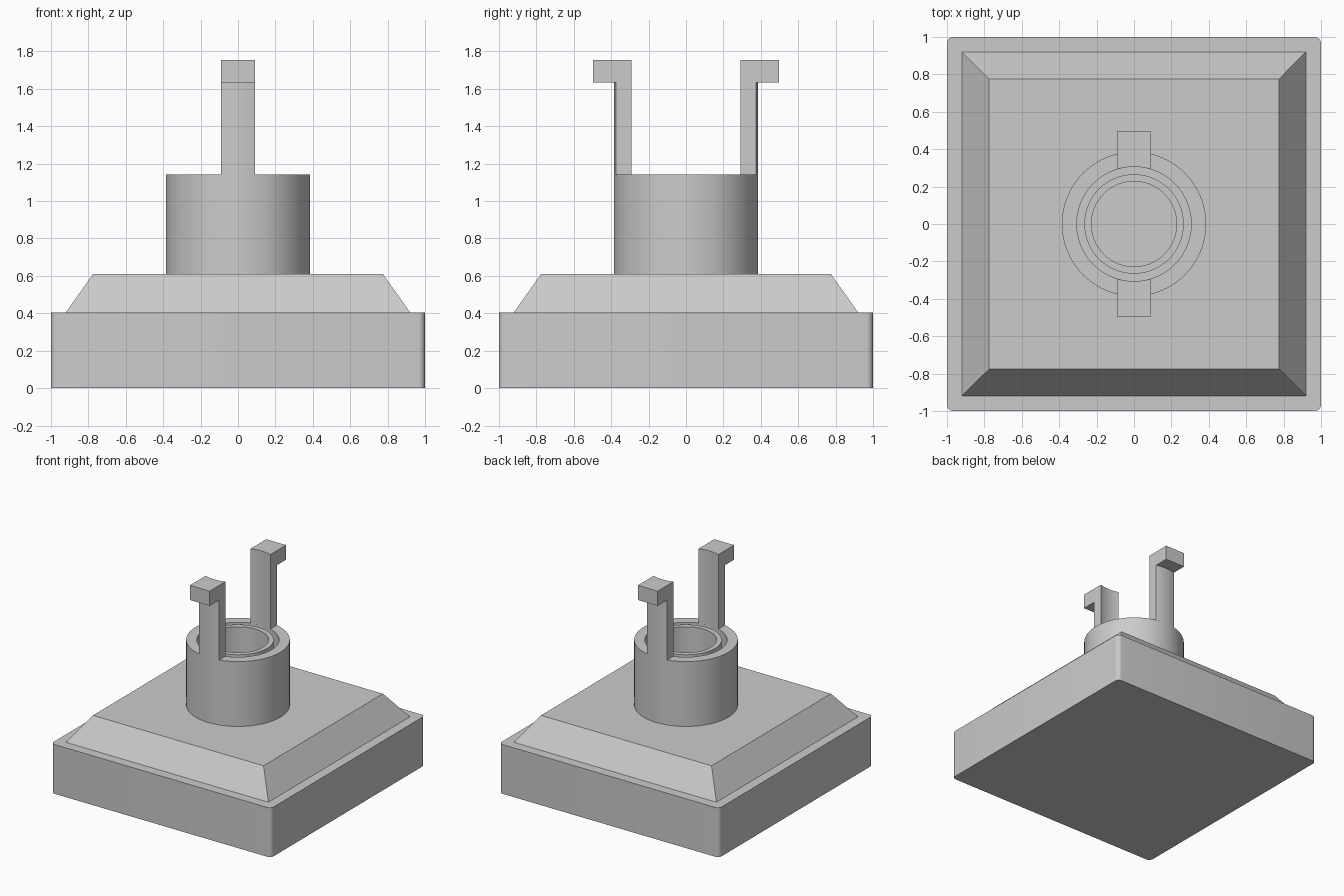
import bpy, bmesh, math

cube = bpy.data.objects.get("Cube")
if cube:
    bpy.data.objects.remove(cube, do_unlink=True)

grey = bpy.data.materials.new("plain grey")
grey.use_nodes = True
colour = (0.6, 0.6, 0.6, 1)
grey.diffuse_color = colour
grey.node_tree.nodes["Principled BSDF"].inputs["Base Color"].default_value = colour

BASE_TOP, DECK_TOP, RIM_TOP = 0.405, 0.61, 1.143
HOOK_BOTTOM, HOOK_TOP = 1.635, 1.755
R_OUT, R_IN = 0.386, 0.306
ARM_HALF = 0.09


def finish(name, bm):
    bmesh.ops.recalc_face_normals(bm, faces=bm.faces)
    mesh = bpy.data.meshes.new(name)
    bm.to_mesh(mesh)
    bm.free()
    mesh.materials.append(grey)
    ob = bpy.data.objects.new(name, mesh)
    bpy.context.collection.objects.link(ob)
    bpy.ops.object.select_all(action='DESELECT')
    ob.select_set(True)
    bpy.context.view_layer.objects.active = ob
    bpy.ops.object.shade_smooth_by_angle(angle=math.radians(30))
    return ob


def loft(name, bottom, top, z0, z1):
    """Solid between two outlines with the same number of points."""
    bm = bmesh.new()
    a = [bm.verts.new((x, y, z0)) for x, y in bottom]
    b = [bm.verts.new((x, y, z1)) for x, y in top]
    bm.faces.new(a)
    bm.faces.new(b)
    n = len(a)
    for i in range(n):
        j = (i + 1) % n
        bm.faces.new((a[i], a[j], b[j], b[i]))
    return finish(name, bm)


def square(h):
    return [(-h, -h), (h, -h), (h, h), (-h, h)]


def rounded_square(h, r, steps=6):
    pts = []
    for k, (sx, sy) in enumerate([(1, 1), (-1, 1), (-1, -1), (1, -1)]):
        for i in range(steps + 1):
            t = math.pi / 2 * (k + i / steps)
            pts.append((sx * (h - r) + r * math.cos(t), sy * (h - r) + r * math.sin(t)))
    return pts


def arc(r, side, steps=8):
    """Slice of a circle as wide as an arm, from -x to +x."""
    xs = [ARM_HALF * (2 * i / steps - 1) for i in range(steps + 1)]
    return [(x, side * math.sqrt(r * r - x * x)) for x in xs]


# Base block and sloping deck
block = rounded_square(1.0, 0.035)
loft("base_block", block, block, 0, BASE_TOP)
loft("sloped_deck", square(0.92), square(0.775), BASE_TOP, DECK_TOP)

# Socket: outer wall, groove, inner ring and bore, turned from one profile
profile = [(R_OUT, DECK_TOP), (R_OUT, RIM_TOP), (R_IN, RIM_TOP), (R_IN, DECK_TOP + 0.005),
           (0.266, DECK_TOP + 0.005), (0.266, RIM_TOP), (0.228, RIM_TOP),
           (0.228, DECK_TOP + 0.005), (0, DECK_TOP + 0.005)]
bm = bmesh.new()
verts = [bm.verts.new((r, 0, z)) for r, z in profile]
edges = [bm.edges.new(pair) for pair in zip(verts, verts[1:])]
bmesh.ops.spin(bm, geom=verts + edges, cent=(0, 0, 0), axis=(0, 0, 1),
               angle=math.tau, steps=64)
bmesh.ops.remove_doubles(bm, verts=bm.verts, dist=0.0001)
finish("socket", bm)

# Pair of upright arms with outward hooks
for label, side in (("front", -1), ("back", 1)):
    inner = arc(R_IN, side)
    stem = inner + arc(R_OUT, side)[::-1]
    loft(label + "_arm", stem, stem, RIM_TOP, HOOK_BOTTOM)
    head = inner + [(ARM_HALF, side * 0.496), (-ARM_HALF, side * 0.496)]
    loft(label + "_hook", head, head, HOOK_BOTTOM, HOOK_TOP)
